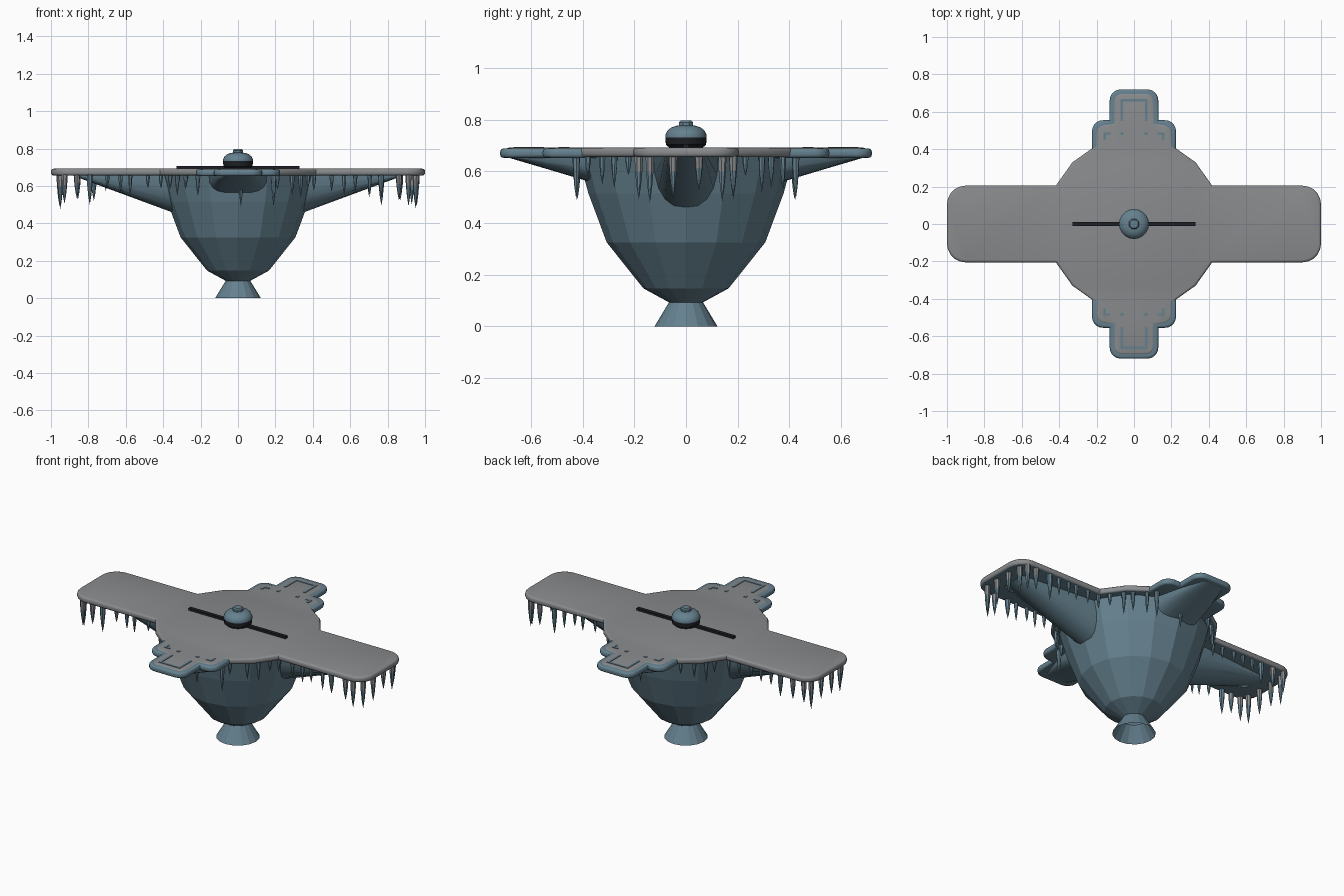
import bpy, bmesh, math, random

if "Cube" in bpy.data.objects:
    bpy.data.objects.remove(bpy.data.objects["Cube"])
random.seed(4)


def material(name, col):
    m = bpy.data.materials.new(name)
    m.diffuse_color = (*col, 1)
    m.use_nodes = True
    m.node_tree.nodes["Principled BSDF"].inputs["Base Color"].default_value = m.diffuse_color
    return m


GREY = material("deck_grey", (0.25, 0.26, 0.27))
BLUE = material("slate_blue", (0.13, 0.22, 0.275))
BLACK = material("dark_trim", (0.012, 0.014, 0.018))


def finish(name, bm, *mats, smooth=None, recalc=True):
    if recalc:
        bmesh.ops.recalc_face_normals(bm, faces=bm.faces[:])
    me = bpy.data.meshes.new(name)
    bm.to_mesh(me)
    bm.free()
    for m in mats:
        me.materials.append(m)
    ob = bpy.data.objects.new(name, me)
    bpy.context.collection.objects.link(ob)
    if smooth:
        bpy.ops.object.select_all(action='DESELECT')
        ob.select_set(True)
        bpy.context.view_layer.objects.active = ob
        bpy.ops.object.shade_smooth_by_angle(angle=math.radians(smooth))
    return ob


def lathe(bm, profile, n, cx=0, cy=0, phase=0.0, mats=None):
    rings = []
    for r, z in profile:
        k = n if r > 1e-5 else 1
        rings.append([bm.verts.new((cx + r * math.cos(phase + 2 * math.pi * i / n),
                                    cy + r * math.sin(phase + 2 * math.pi * i / n), z)) for i in range(k)])
    for j in range(len(rings) - 1):
        a, b = rings[j], rings[j + 1]
        for i in range(n):
            q = [a[i], a[(i + 1) % n]] + ([b[0]] if len(b) == 1 else [b[(i + 1) % n], b[i]])
            f = bm.faces.new(q)
            if mats:
                f.material_index = mats[j]
    return rings


def arc(cx, cy, r, a0, a1, n=5):
    return [(cx + r * math.cos(math.radians(a0 + (a1 - a0) * i / n)),
             cy + r * math.sin(math.radians(a0 + (a1 - a0) * i / n))) for i in range(n + 1)]


def mirror4(q):
    """Close a first-quadrant outline (from the +x side to the +y side) by mirroring."""
    left = [(-x, y) for x, y in reversed(q)]
    top = q + left
    return top + [(x, -y) for x, y in reversed(top)]


def slab(name, pts, z0, z1, bev, mats, under=0):
    bm = bmesh.new()
    base = bm.faces.new([bm.verts.new((x, y, z0)) for x, y in pts])
    up = bmesh.ops.extrude_face_region(bm, geom=[base], use_keep_orig=True)
    for v in up['geom']:
        if isinstance(v, bmesh.types.BMVert):
            v.co.z = z1
    bmesh.ops.recalc_face_normals(bm, faces=bm.faces[:])
    rim = [e for e in bm.edges if abs(e.verts[0].co.z - e.verts[1].co.z) < 1e-5]
    bmesh.ops.bevel(bm, geom=rim, offset=bev, segments=3, profile=0.5, affect='EDGES')
    bm.normal_update()
    for f in bm.faces:
        f.material_index = under if f.normal.z < -0.95 else 0
    big = [f for f in bm.faces if len(f.verts) > 4]
    bmesh.ops.triangulate(bm, faces=big)
    return finish(name, bm, *mats, smooth=35)


# Main deck: cross arms, sixteen-sided disc and the grey balcony tops in one outline
D = 0.466
s = D * math.sin(math.pi / 4)
quarter = arc(0.90, 0.105, 0.10, 0, 90) + [(0.418, 0.205), (s, s), (0.205, 0.418)]
quarter += arc(0.15, 0.48, 0.055, 0, 90) + [(0.11, 0.54)] + arc(0.065, 0.655, 0.045, 0, 90)
slab("deck", mirror4(quarter), 0.656, 0.692, 0.013, (GREY, BLUE), under=1)

# Blue balcony rims wrapped around the front and back ends
for sy, nm in ((-1, "front"), (1, "back")):
    half = [(0.225, 0.33)] + arc(0.165, 0.495, 0.06, 0, 90) + [(0.13, 0.555)] + arc(0.07, 0.66, 0.06, 0, 90)
    pts = [(x, sy * y) for x, y in half] + [(-x, sy * y) for x, y in reversed(half)]
    slab(nm + "_balcony_rim", pts, 0.653, 0.689, 0.013, (BLUE,))

# Bowl-shaped hull and flared foot, open underneath
bm = bmesh.new()
lathe(bm, [(0.122, 0), (0.066, 0.093), (0.165, 0.147), (0.307, 0.325), (0.378, 0.515), (0.418, 0.66)], 16)
finish("hull_and_foot", bm, BLUE)


# Rounded tapering brackets under the arms and balconies
def bracket(name, stations, axis, sign, power):
    bm = bmesh.new()
    rows = []
    n = 10
    for d, w, h in stations:
        row = []
        for i in range(n + 1):
            a = math.pi * i / n
            c, sn = math.cos(a), math.sin(a)
            u = w * math.copysign(abs(c) ** power, c)
            z = 0.66 - h * abs(sn) ** power
            row.append(bm.verts.new((sign * d, u, z) if axis == 'x' else (u, sign * d, z)))
        rows.append(row)
    for a, b in zip(rows, rows[1:]):
        for i in range(n):
            bm.faces.new((a[i], a[i + 1], b[i + 1], b[i]))
    bm.faces.new(rows[-1])
    finish(name, bm, BLUE, smooth=40)


for sg, side, end in ((-1, "left", "front"), (1, "right", "back")):
    bracket(side + "_arm_bracket", [(0.28, 0.13, 0.225), (0.36, 0.127, 0.198), (0.88, 0.085, 0.006)], 'x', sg, 0.85)
    bracket(end + "_balcony_bracket", [(0.30, 0.165, 0.122), (0.39, 0.155, 0.095), (0.54, 0.12, 0.05),
                                       (0.69, 0.07, 0.006)], 'y', sg, 0.7)

# Icicles hanging from the deck edges
bm = bmesh.new()


def icicle(x, y, length, r=0.017):
    z = 0.66
    tip = 1 if max(abs(x), 0) < 0.8 else 0
    lathe(bm, [(r, z), (r * 0.85, z - length * 0.35), (r * 0.5, z - length * 0.7), (0, z - length)], 7,
          x, y, random.random(), [tip, 1, 1])


for sx in (-1, 1):
    for sy in (-1, 1):
        for i in range(8):
            x = 0.42 + i * 0.072 + random.uniform(-0.015, 0.015)
            icicle(sx * x, sy * 0.183, random.uniform(0.07, 0.12) + 0.05 * (i > 4), 0.012 + 0.005 * (i > 4))
        for a in (32, 41, 50, 59):
            t = math.radians(a + random.uniform(-2, 2))
            icicle(sx * 0.435 * math.cos(t), sy * 0.435 * math.sin(t), random.uniform(0.07, 0.15), 0.013)
        icicle(sx * 0.95, sy * 0.14, random.uniform(0.15, 0.19))
        icicle(sx * 0.955, sy * 0.05, random.uniform(0.12, 0.17))
for sy in (-1, 1):
    icicle(0.19, sy * 0.425, 0.17, 0.015)
    icicle(0.015, sy * 0.42, 0.17, 0.015)
finish("icicles", bm, GREY, BLUE)

# Thin blue inlays on the balconies: channel frame, corner marks and studs
bm = bmesh.new()


def plate(x0, x1, y0, y1):
    r = bmesh.ops.create_cube(bm, size=1)
    for v in r['verts']:
        v.co.x = x0 if v.co.x < 0 else x1
        v.co.y = y0 if v.co.y < 0 else y1
        v.co.z = 0.688 if v.co.z < 0 else 0.695


for sy in (-1, 1):
    rects = [(-0.072, 0.072, 0.654, 0.668)]
    for sx in (-1, 1):
        rects += [(sx * 0.058, sx * 0.072, 0.55, 0.668), (sx * 0.125, sx * 0.162, 0.478, 0.49),
                  (sx * 0.15, sx * 0.162, 0.452, 0.49), (sx * 0.057, sx * 0.073, 0.477, 0.493)]
    for x0, x1, y0, y1 in rects:
        ya, yb = sorted((sy * y0, sy * y1))
        plate(min(x0, x1), max(x0, x1), ya, yb)
finish("balcony_inlays", bm, BLUE)

# Dark bar across the deck centre
bm = bmesh.new()
r = bmesh.ops.create_cube(bm, size=1)
for v in r['verts']:
    v.co = (v.co.x * 0.66, v.co.y * 0.022, 0.697 + v.co.z * 0.018)
finish("centre_bar", bm, BLACK)

# Central hub: dark collar, blue dome and small cap
bm = bmesh.new()
lathe(bm, [(0.06, 0.688), (0.078, 0.704), (0.08, 0.732), (0.074, 0.736)], 20)
finish("hub_collar", bm, BLACK, smooth=40)
bm = bmesh.new()
lathe(bm, [(0.08, 0.732), (0.08, 0.742), (0.073, 0.757), (0.058, 0.77), (0.038, 0.777), (0, 0.779)], 20)
finish("hub_dome", bm, BLUE, smooth=35)
bm = bmesh.new()
lathe(bm, [(0.03, 0.774), (0.03, 0.79), (0.023, 0.797), (0, 0.797)], 8, phase=math.pi / 8)
finish("hub_cap", bm, BLUE)
